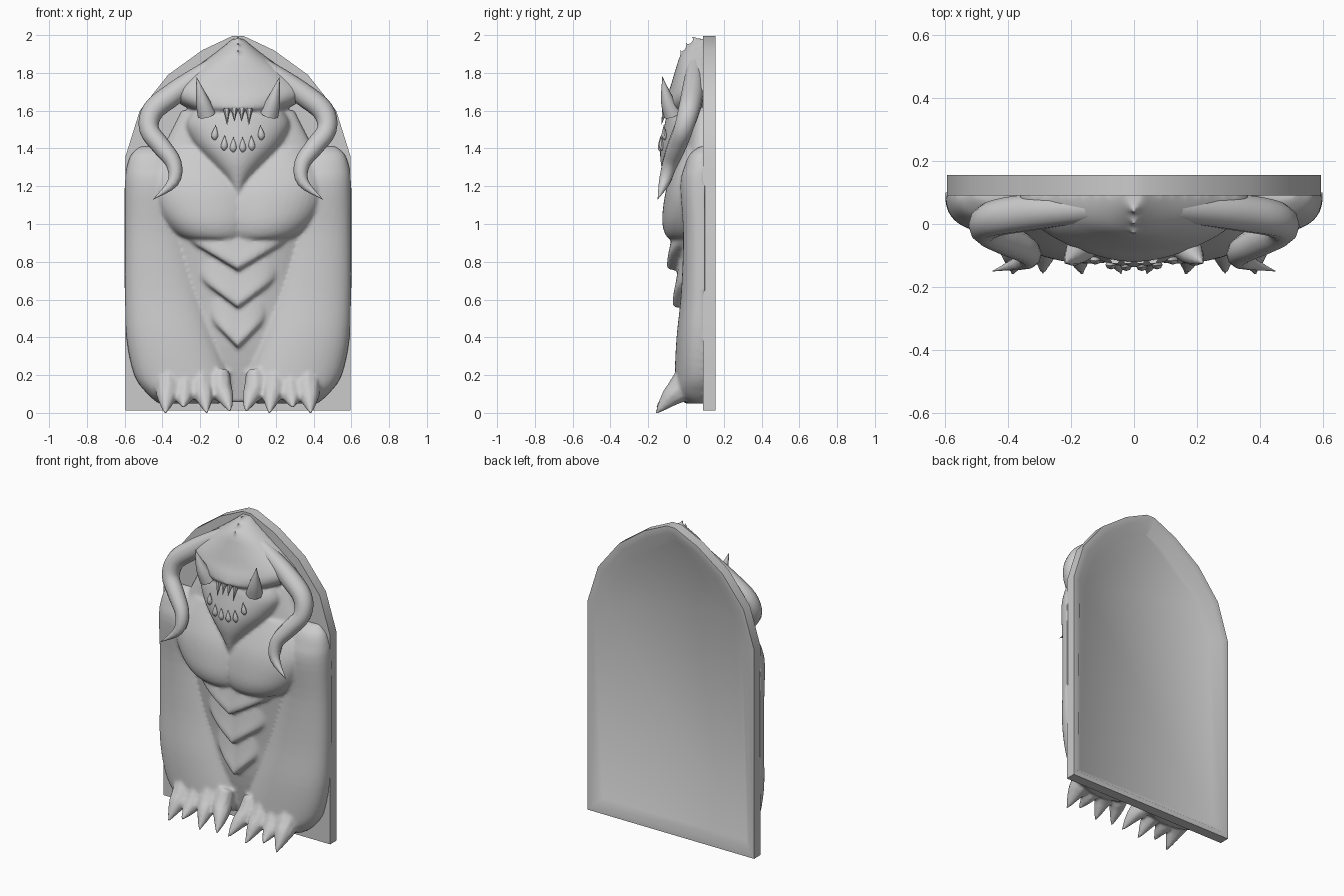
import bpy, bmesh, math
from mathutils import Vector

cube = bpy.data.objects.get("Cube")
if cube:
    bpy.data.objects.remove(cube)

stone = bpy.data.materials.new("grey stone")
stone.use_nodes = True
stone.diffuse_color = (0.6, 0.6, 0.6, 1)
stone.node_tree.nodes["Principled BSDF"].inputs["Base Color"].default_value = (0.6, 0.6, 0.6, 1)
BACK = 0.1


def finish(name, bm, angle=50):
    bmesh.ops.recalc_face_normals(bm, faces=bm.faces)
    me = bpy.data.meshes.new(name)
    bm.to_mesh(me)
    bm.free()
    me.materials.append(stone)
    ob = bpy.data.objects.new(name, me)
    bpy.context.collection.objects.link(ob)
    bpy.ops.object.select_all(action="DESELECT")
    ob.select_set(True)
    bpy.context.view_layer.objects.active = ob
    bpy.ops.object.shade_smooth_by_angle(angle=math.radians(angle))
    return ob


def spline(rows, steps):
    """Catmull-Rom through rows of numbers."""
    p = [rows[0]] + list(rows) + [rows[-1]]
    out = []
    for i in range(1, len(p) - 2):
        for s in range(steps):
            t = s / steps
            out.append([0.5 * (2 * b + (c - a) * t + (2 * a - 5 * b + 4 * c - d) * t * t
                        + (3 * b - a - 3 * c + d) * t ** 3)
                        for a, b, c, d in zip(*p[i - 1:i + 3])])
    return out + [list(rows[-1])]


def skin(bm, rings):
    for a, b in zip(rings, rings[1:]):
        for i in range(len(a)):
            j = (i + 1) % len(a)
            bm.faces.new((a[i], a[j], b[j], b[i]))
    bm.faces.new(rings[0])
    bm.faces.new(rings[-1])


def relief(name, rows, power=0.7, droop=0, side=1, steps=4, n=20):
    """Half-round form against the slab; rows are z, inner x, outer x, front y."""
    bm = bmesh.new()
    rings = []
    for z, x0, x1, yf in spline(rows, steps):
        ring = []
        for i in range(n + 1):
            a = math.pi * i / n
            u = math.cos(a)
            depth = max(math.sin(a), 0) ** power
            ring.append(bm.verts.new((side * ((x0 + x1) / 2 - u * (x1 - x0) / 2),
                                      BACK - (BACK - yf) * depth,
                                      z - droop * (1 - abs(u)))))
        rings.append(ring)
    skin(bm, rings)
    return finish(name, bm)


def tube(name, path, side=1, steps=4, n=10, flat=1):
    """Round tapering form; path points are x, y, z, radius."""
    bm = bmesh.new()
    pts = spline(path, steps)
    rings = []
    for k, (x, y, z, r) in enumerate(pts):
        d = Vector(pts[min(k + 1, len(pts) - 1)][:3]) - Vector(pts[max(k - 1, 0)][:3])
        u = d.cross(Vector((0, 1, 0))).normalized()
        v = d.cross(u).normalized()
        rings.append([])
        for i in range(n):
            a = 2 * math.pi * i / n
            c = Vector((x, y, z)) + max(r, 0.001) * (u * math.cos(a) + v * flat * math.sin(a))
            rings[-1].append(bm.verts.new((c.x * side, c.y, c.z)))
    skin(bm, rings)
    return finish(name, bm)


def fuse(name, parts, voxel, rounds):
    """Join overlapping forms into one softly blended skin."""
    bpy.ops.object.select_all(action="DESELECT")
    for ob in parts:
        ob.select_set(True)
    body = parts[0]
    bpy.context.view_layer.objects.active = body
    bpy.ops.object.join()
    body.name = name
    body.modifiers.clear()
    remesh = body.modifiers.new("blend", "REMESH")
    remesh.mode = "VOXEL"
    remesh.voxel_size = voxel
    remesh.use_smooth_shade = True
    soften = body.modifiers.new("soften", "SMOOTH")
    soften.factor = 0.5
    soften.iterations = rounds


# Arched backing slab with a raised rim round a shallow dished back
half = [(0.595, 0.012), (0.595, 1.36), (0.52, 1.6), (0.37, 1.79), (0.19, 1.92), (0.03, 1.995)]
outline = half + [(-x, z) for x, z in reversed(half)]
bm = bmesh.new()
front = bm.faces.new([bm.verts.new((x, 0.09, z)) for x, z in outline])
ext = bmesh.ops.extrude_face_region(bm, geom=[front])
for v in ext["geom"]:
    if isinstance(v, bmesh.types.BMVert):
        v.co.y = 0.155
rear = [f for f in bm.faces if all(v.co.y > 0.15 for v in f.verts)]
bmesh.ops.recalc_face_normals(bm, faces=bm.faces)
bmesh.ops.inset_region(bm, faces=rear, thickness=0.045)
bmesh.ops.inset_region(bm, faces=rear, thickness=0.07)
for v in rear[0].verts:
    v.co.y = 0.115
finish("backing_slab", bm, 80)

# Torso and the pointed fur folds down the belly
body = [relief("torso", [(0.06, -0.2, 0.2, 0.06), (0.35, -0.26, 0.26, 0.005), (0.6, -0.32, 0.32, -0.01),
                         (0.9, -0.36, 0.36, -0.04), (1.2, -0.5, 0.5, -0.05),
                         (1.36, -0.42, 0.42, -0.02), (1.6, -0.3, 0.3, 0.02)], 0.7)]
for i, (z, w, y) in enumerate([(0.53, 0.2, -0.05), (0.74, 0.27, -0.07), (0.94, 0.34, -0.1)]):
    body.append(relief(f"belly_fold_{i + 1}",
                       [(z - 0.02, -w * 0.8, w * 0.8, y + 0.05), (z, -w * 0.9, w * 0.9, y),
                        (z + 0.1, -w, w, y + 0.015), (z + 0.26, -w, w, y + 0.04)],
                       0.9, droop=0.17))

# Lower jaw tapering into the beard point
body.append(relief("lower_jaw", [(1.16, -0.03, 0.03, -0.09), (1.24, -0.08, 0.08, -0.115),
                                 (1.33, -0.16, 0.16, -0.135), (1.42, -0.235, 0.235, -0.135),
                                 (1.52, -0.28, 0.28, -0.115), (1.59, -0.25, 0.25, -0.095),
                                 (1.62, -0.21, 0.21, -0.05)], 0.7))

# Sloping skull with a brow edge over the mouth
body.append(relief("skull", [(1.595, -0.22, 0.22, -0.08), (1.61, -0.26, 0.26, -0.12),
                             (1.66, -0.34, 0.34, -0.11), (1.72, -0.36, 0.36, -0.085),
                             (1.82, -0.24, 0.24, -0.055), (1.9, -0.13, 0.13, -0.025),
                             (1.98, -0.03, 0.03, 0.05)], 0.95))
for i, (y, z) in enumerate([(0.0, 1.89), (0.03, 1.93), (0.065, 1.965)]):
    body.append(tube(f"crest_spike_{i + 1}", [(0, y + 0.03, z - 0.04, 0.05), (0, y - 0.04, z + 0.035, 0)],
                     n=4))

for side, label in ((1, "left"), (-1, "right")):
    # Arm widening from shoulder and bending into the hand
    body.append(relief(label + "_arm", [
        (0.05, 0.1, 0.42, 0.0), (0.1, 0.04, 0.48, -0.06), (0.2, 0.04, 0.55, -0.06),
        (0.4, 0.11, 0.592, -0.05), (0.65, 0.19, 0.6, -0.025), (0.95, 0.27, 0.6, -0.015),
        (1.2, 0.28, 0.6, -0.03), (1.3, 0.31, 0.59, -0.01), (1.37, 0.35, 0.565, 0.02),
        (1.41, 0.4, 0.52, 0.07)], 0.7, side=side))
    # Chest muscle
    body.append(relief(label + "_pectoral", [
        (0.905, -0.02, 0.2, -0.04), (0.93, -0.08, 0.31, -0.1), (1.0, -0.12, 0.39, -0.125),
        (1.1, -0.14, 0.45, -0.12), (1.2, -0.12, 0.47, -0.1), (1.3, -0.05, 0.44, -0.06),
        (1.4, 0.05, 0.36, -0.01)], 0.7, side=side))
    # Fingers ending in claws
    for i, (x, tip, z, r) in enumerate([(0.37, 0.385, -0.005, 0.07), (0.28, 0.29, 0.03, 0.06),
                                        (0.19, 0.165, -0.005, 0.065), (0.09, 0.04, 0.005, 0.06)]):
        body.append(tube(f"{label}_finger_{i + 1}", [
            (x, 0.01, 0.22, r * 0.8), (x, -0.03, 0.13, r),
            ((x + tip) / 2, -0.085, 0.08, r * 0.75), (tip, -0.16, z, 0.006)], side, n=8))
    # Curling horn
    tube(label + "_horn", [(0.0, 0.055, 1.92, 0.035), (0.2, 0.045, 1.79, 0.05), (0.34, 0.035, 1.69, 0.06),
                           (0.45, 0.015, 1.6, 0.058), (0.47, -0.015, 1.5, 0.052),
                           (0.405, -0.05, 1.41, 0.05), (0.34, -0.085, 1.32, 0.042),
                           (0.345, -0.115, 1.22, 0.03), (0.45, -0.15, 1.13, 0)], side)
    # Tusk rising from the jaw corner
    tube(label + "_tusk", [(0.165, -0.07, 1.58, 0.05), (0.19, -0.1, 1.66, 0.034),
                           (0.22, -0.125, 1.78, 0)], side, n=8)
    # Small upper fangs and the row of drop-shaped lower teeth
    for i, (x, z) in enumerate([(0.02, 1.545), (0.06, 1.525)]):
        tube(f"{label}_fang_{i + 1}", [(x, -0.11, 1.61, 0.018), (x * 0.95, -0.13, z, 0)],
             side, n=6)
    for i, (x, y, z) in enumerate([(0.025, -0.13, 1.39), (0.073, -0.125, 1.4), (0.123, -0.11, 1.455)]):
        tube(f"{label}_tooth_{i + 1}", [(x, y, z - 0.01, 0.006), (x, y - 0.005, z + 0.015, 0.018),
                                        (x * 0.96, y - 0.007, z + 0.07, 0)], side, n=8, flat=0.8)

fuse("beast_body", body, 0.01, 6)
